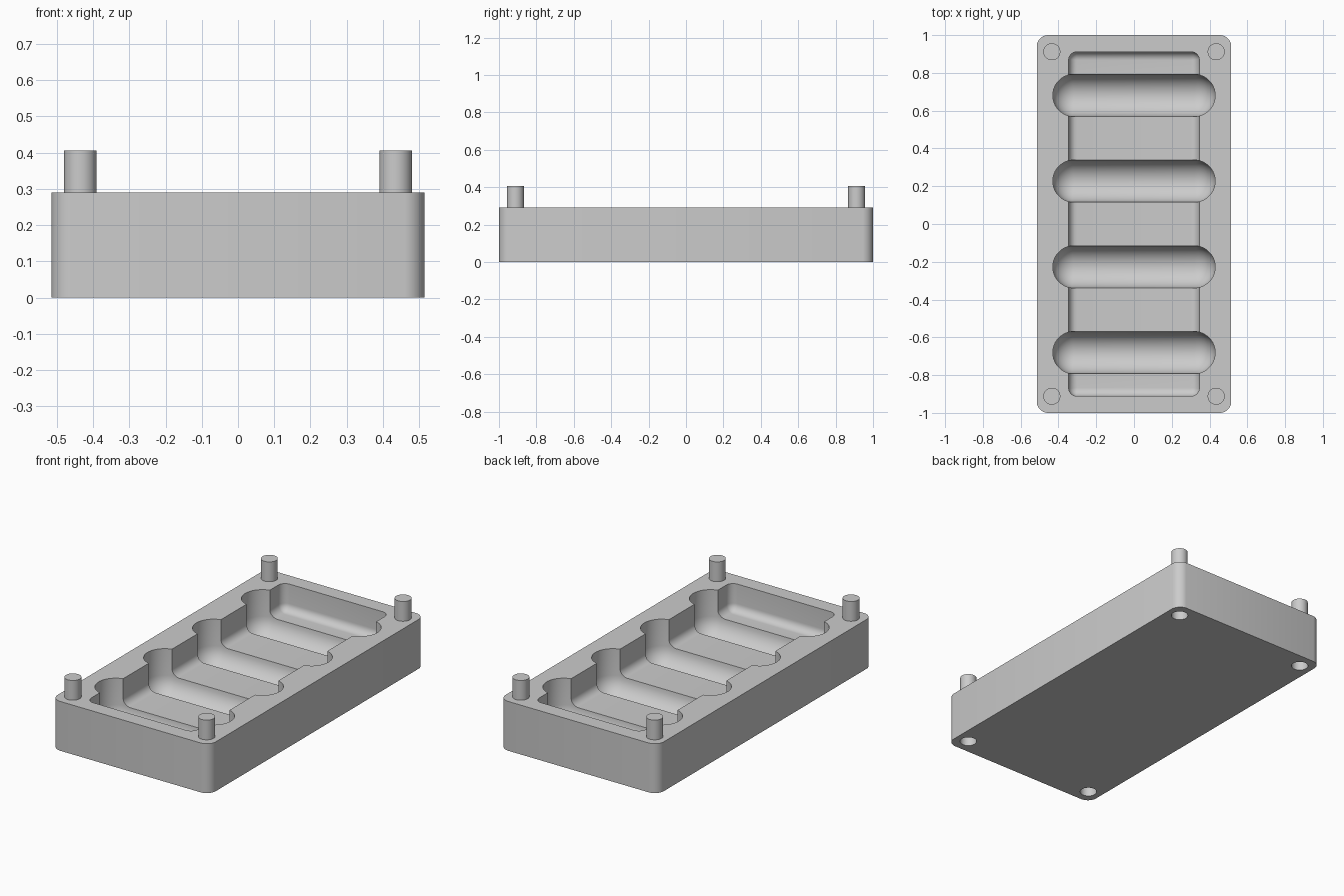
import bpy, bmesh
from math import sin, cos, pi, radians
from mathutils import Vector

cube = bpy.data.objects.get("Cube")
if cube:
    bpy.data.objects.remove(cube, do_unlink=True)

HALF_X, HALF_Y, HEIGHT = 0.515, 1.0, 0.29
PEG_X, PEG_Y, PEG_R = 0.435, 0.912, 0.045
FLOOR = 0.13

grey = bpy.data.materials.new("plain grey")
grey.use_nodes = True
grey.diffuse_color = (0.6, 0.6, 0.6, 1)
grey.node_tree.nodes["Principled BSDF"].inputs["Base Color"].default_value = (0.6, 0.6, 0.6, 1)


def ring(x, y, z, r, n=32):
    return [Vector((x + r * cos(2 * pi * (i + 0.5) / n), y + r * sin(2 * pi * (i + 0.5) / n), z))
            for i in range(n)]


def hull(name, points):
    """Convex solid around a cloud of points."""
    bm = bmesh.new()
    for p in points:
        bm.verts.new(p)
    out = bmesh.ops.convex_hull(bm, input=bm.verts)
    loose = {v for v in out["geom_interior"] + out["geom_unused"] if isinstance(v, bmesh.types.BMVert)}
    bmesh.ops.delete(bm, geom=list(loose), context="VERTS")
    bmesh.ops.dissolve_limit(bm, angle_limit=radians(0.5), verts=bm.verts, edges=bm.edges)
    bmesh.ops.recalc_face_normals(bm, faces=bm.faces)
    mesh = bpy.data.meshes.new(name)
    bm.to_mesh(mesh)
    bm.free()
    mesh.materials.append(grey)
    obj = bpy.data.objects.new(name, mesh)
    bpy.context.collection.objects.link(obj)
    return obj


def prism(name, corners, r, z0, z1):
    return hull(name, [p for x, y in corners for z in (z0, z1) for p in ring(x, y, z, r)])


def bowl(name, corners, r, bottom):
    """Straight-walled pocket whose lower edge is rounded with radius r."""
    points = []
    for x, y in corners:
        points += ring(x, y, HEIGHT + 0.1, r)
        points.append(Vector((x, y, bottom)))
        for k in range(8):
            a = k * pi / 16
            points += ring(x, y, bottom + r - r * sin(a), r * cos(a))
    return hull(name, points)


def four(x, y):
    return [(sx * x, sy * y) for sx in (-1, 1) for sy in (-1, 1)]


def carve(target, cutter):
    cutter.hide_render = True
    mod = target.modifiers.new("carve", "BOOLEAN")
    mod.operation, mod.solver, mod.object = "DIFFERENCE", "EXACT", cutter
    bpy.context.view_layer.objects.active = target
    bpy.ops.object.modifier_apply(modifier=mod.name)
    bpy.data.objects.remove(cutter, do_unlink=True)


# Tray block with rounded upright corners
corner = 0.06
tray = prism("tray", four(HALF_X - corner, HALF_Y - corner), corner, 0, HEIGHT)

# Long central pocket
fillet = 0.045
carve(tray, bowl("pocket_cutter", four(0.346 - fillet, 0.912 - fillet), fillet, FLOOR))

# Four crosswise round-bottomed troughs
trough_r = 0.112
for y in (-0.681, -0.227, 0.227, 0.681):
    ends = [(-0.43 + trough_r, y), (0.43 - trough_r, y)]
    carve(tray, bowl("trough_cutter", ends, trough_r, FLOOR + 0.003 - trough_r))

# Sockets underneath and pegs on top, one per corner
pegs = []
for x, y in four(PEG_X, PEG_Y):
    carve(tray, prism("socket_cutter", [(x, y)], PEG_R + 0.001, -0.1, 0.12))
    name = ("front" if y < 0 else "back") + ("_left" if x > 0 else "_right") + "_peg"
    pegs.append(prism(name, [(x, y)], PEG_R, HEIGHT, 0.406))

# Smooth the round walls, keep the rims crisp
bpy.ops.object.select_all(action="DESELECT")
for obj in [tray] + pegs:
    obj.select_set(True)
bpy.context.view_layer.objects.active = tray
bpy.ops.object.shade_smooth_by_angle(angle=radians(30))
